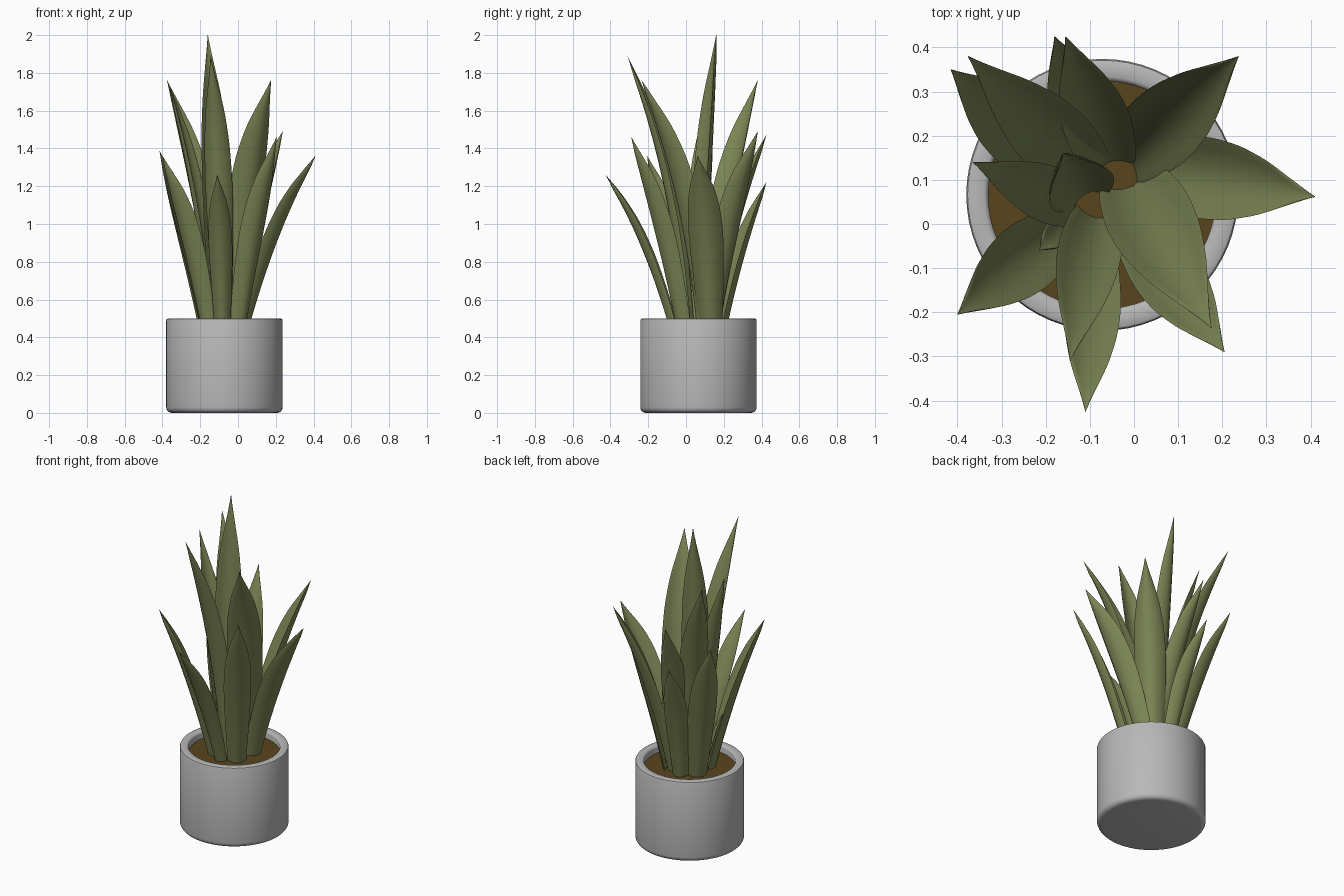
import bpy, bmesh, math
from mathutils import Vector

cube = bpy.data.objects.get("Cube")
if cube:
    bpy.data.objects.remove(cube, do_unlink=True)

CENTRE = Vector((-0.072, 0.066, 0))


def material(name, rgb):
    mat = bpy.data.materials.new(name)
    mat.use_nodes = True
    mat.diffuse_color = (*rgb, 1)
    bsdf = next(n for n in mat.node_tree.nodes if n.type == 'BSDF_PRINCIPLED')
    bsdf.inputs["Base Color"].default_value = (*rgb, 1)
    return mat


pot_grey = material("pot grey", (0.48, 0.48, 0.48))
leaf_green = material("leaf green", (0.20, 0.235, 0.09))
soil_brown = material("soil brown", (0.102, 0.06, 0.012))


def finish(name, bm, mat, angle):
    bmesh.ops.recalc_face_normals(bm, faces=bm.faces)
    mesh = bpy.data.meshes.new(name)
    bm.to_mesh(mesh)
    bm.free()
    mesh.materials.append(mat)
    obj = bpy.data.objects.new(name, mesh)
    bpy.context.collection.objects.link(obj)
    bpy.ops.object.select_all(action='DESELECT')
    obj.select_set(True)
    bpy.context.view_layer.objects.active = obj
    bpy.ops.object.shade_smooth_by_angle(angle=math.radians(angle))
    return obj


def loft(bm, rings):
    """Bridge successive closed rings of points and cap both ends."""
    rows = [[bm.verts.new(p) for p in ring] for ring in rings]
    n = len(rows[0])
    for a, b in zip(rows, rows[1:]):
        for i in range(n):
            j = (i + 1) % n
            bm.faces.new((a[i], a[j], b[j], b[i]))
    bm.faces.new(rows[0])
    bm.faces.new(rows[-1])


def lathe(name, profile, mat, steps=64):
    bm = bmesh.new()
    turns = [2 * math.pi * i / steps for i in range(steps)]
    loft(bm, [[CENTRE + Vector((r * math.cos(a), r * math.sin(a), z)) for a in turns]
              for r, z in profile])
    return finish(name, bm, mat, 40)


# Pot with a rounded foot and a softened rim, filled with soil
foot = [(0.278 + 0.03 * math.sin(a), 0.03 - 0.03 * math.cos(a))
        for a in (math.radians(d) for d in range(0, 91, 18))]
lathe("pot", foot + [(0.308, 0.49), (0.305, 0.497), (0.299, 0.5), (0.268, 0.5),
                     (0.261, 0.496), (0.258, 0.488), (0.258, 0.4)], pot_grey)
lathe("soil", [(0.259, 0.4), (0.259, 0.455)], soil_brown)

# Half-width of a leaf along its length, as a fraction of the widest part
OUTLINE = [(0, 0.66), (0.2, 0.84), (0.4, 0.98), (0.52, 1), (0.65, 0.92),
           (0.78, 0.68), (0.88, 0.36), (0.95, 0.13), (1, 0.01)]


def outline(t):
    for (t0, w0), (t1, w1) in zip(OUTLINE, OUTLINE[1:]):
        if t <= t1:
            return w0 + (w1 - w0) * (t - t0) / (t1 - t0)
    return OUTLINE[-1][1]


def leaf(name, tip, angle, radius, width, lean, rise, rows=28, cols=8):
    """Cupped blade that rises from the soil and bends out to its tip."""
    a = math.radians(angle)
    base = CENTRE + Vector((radius * math.cos(a), radius * math.sin(a), 0.43))
    tip = Vector(tip)
    bend = base.lerp(tip, lean)
    bend.z = base.z + (tip.z - base.z) * rise
    out = tip - base
    out.z = 0
    side = Vector((0, 0, 1)).cross(out.normalized())
    rings = []
    for i in range(rows + 1):
        t = i / rows
        mid = base * (1 - t) ** 2 + bend * (2 * t * (1 - t)) + tip * t * t
        along = ((bend - base) * (1 - t) + (tip - bend) * t).normalized()
        inward = side.cross(along)
        if inward.dot(out) > 0:
            inward = -inward
        w = width * (outline(max(t - 0.03, 0)) + outline(t) + outline(min(t + 0.03, 1))) / 3
        if t == 1:
            w = width * 0.01
        cup = 0.68 - 0.2 * t
        thick = min(0.013 - 0.005 * t, w * 0.4)
        us = [math.sin(math.pi * (k / cols - 0.5)) for k in range(cols + 1)]

        def point(u, face):
            depth = cup * w * u * u + face * thick * math.sqrt(max(1 - u * u, 0))
            return mid + side * (w * u) + inward * depth

        rings.append([point(u, -1) for u in us] + [point(u, 1) for u in reversed(us[1:-1])])
    bm = bmesh.new()
    loft(bm, rings)
    return finish(name, bm, leaf_green, 70)


# tip position, base angle, base radius, half-width, lean, rise
LEAVES = {
    "tall_centre_leaf": ((-0.16, 0.16, 2.0), 165, 0.05, 0.08, 0.45, 0.55),
    "tall_front_leaf": ((-0.145, -0.31, 1.89), -105, 0.065, 0.073, 0.22, 0.57),
    "tall_back_right_leaf": ((-0.376, 0.38, 1.76), 125, 0.08, 0.085, 0.25, 0.55),
    "tall_front_left_leaf": ((0.175, -0.235, 1.76), 8, 0.075, 0.1, 0.23, 0.59),
    "tall_right_leaf": ((-0.365, 0.14, 1.74), 195, 0.075, 0.065, 0.25, 0.55),
    "inner_back_leaf": ((-0.155, 0.425, 1.47), 80, 0.085, 0.078, 0.35, 0.56),
    "outer_back_leaf": ((-0.18, 0.425, 1.22), 100, 0.135, 0.07, 0.42, 0.57),
    "outer_back_left_leaf": ((0.237, 0.38, 1.49), 52, 0.11, 0.09, 0.38, 0.57),
    "outer_left_leaf": ((0.41, 0.062, 1.36), 28, 0.125, 0.093, 0.43, 0.61),
    "outer_front_left_leaf": ((0.205, -0.29, 1.46), -48, 0.128, 0.078, 0.42, 0.56),
    "outer_front_leaf": ((-0.11, -0.425, 1.26), -95, 0.135, 0.063, 0.42, 0.62),
    "outer_front_right_leaf": ((-0.4, -0.205, 1.36), -140, 0.13, 0.08, 0.45, 0.58),
    "outer_back_right_leaf": ((-0.415, 0.35, 1.385), 147, 0.135, 0.082, 0.46, 0.56),
    "small_sprout": ((-0.215, -0.06, 0.78), -140, 0.11, 0.034, 0.4, 0.55),
}
for leaf_name, spec in LEAVES.items():
    leaf(leaf_name, *spec)
